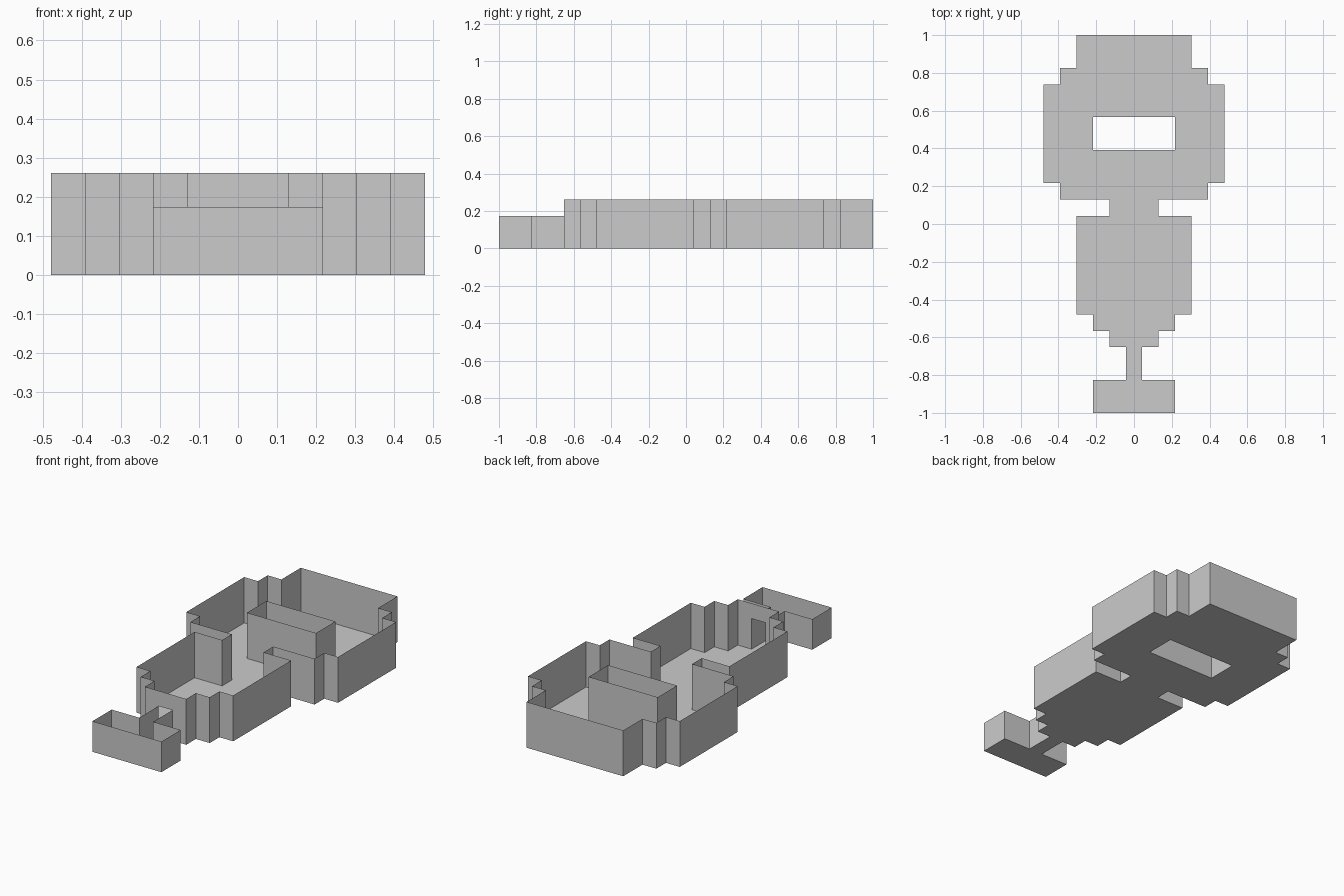
import bpy, bmesh
from mathutils import Vector

if "Cube" in bpy.data.objects:
    bpy.data.objects.remove(bpy.data.objects["Cube"])

U = 2 / 23  # grid cell; rows count from the back edge towards the front


def quad(bm, pts, out):
    """Add a face given in cells (x, row, z), facing the direction out."""
    f = bm.faces.new([bm.verts.new((x * U, 1 - r * U, z * U)) for x, r, z in pts])
    f.normal_update()
    if f.normal.dot(Vector(out)) < 0:
        f.normal_flip()


def floor(bm, x0, x1, r0, r1):
    quad(bm, [(x0, r0, 0), (x1, r0, 0), (x1, r1, 0), (x0, r1, 0)], (0, 0, -1))


def wall_x(bm, x, r0, r1, z0, z1, out):
    quad(bm, [(x, r0, z0), (x, r1, z0), (x, r1, z1), (x, r0, z1)], (out, 0, 0))


def wall_y(bm, r, x0, x1, z0, z1, out):
    quad(bm, [(x0, r, z0), (x1, r, z0), (x1, r, z1), (x0, r, z1)], (0, out, 0))


def step(bm, row, wide, narrow, h, out):
    """Cross wall where the outline narrows, leaving the passage open."""
    if narrow == 0:
        wall_y(bm, row, -wide, wide, 0, h, out)
    else:
        for s in (-1, 1):
            wall_y(bm, row, s * narrow, s * wide, 0, h, out)


def finish(bm, name):
    bmesh.ops.remove_doubles(bm, verts=bm.verts, dist=1e-5)
    me = bpy.data.meshes.new(name)
    bm.to_mesh(me)
    bm.free()
    bpy.context.collection.objects.link(bpy.data.objects.new(name, me))


def tray(name, strips, h, before=0, after=0, hole=None, lintel=None):
    """Open-topped shell from strips (row0, row1, half width)."""
    bm = bmesh.new()
    for i, (r0, r1, w) in enumerate(strips):
        prev = strips[i - 1][2] if i else before
        nxt = strips[i + 1][2] if i + 1 < len(strips) else after
        if hole and r0 < hole[0] and hole[1] < r1:
            a, b, hw = hole
            floor(bm, -w, w, r0, a)
            floor(bm, -w, w, b, r1)
            for s in (-1, 1):
                floor(bm, s * hw, s * w, a, b)
                wall_x(bm, s * hw, a, b, 0, h, -s)
            wall_y(bm, a, -hw, hw, 0, h, -1)
            wall_y(bm, b, -hw, hw, 0, h, 1)
        else:
            floor(bm, -w, w, r0, r1)
        for s in (-1, 1):
            wall_x(bm, s * w, r0, r1, 0, h, s)
        if w > prev:
            step(bm, r0, w, prev, h, 1)
        if w > nxt:
            step(bm, r1, w, nxt, h, -1)
    if lintel:  # wall panel above a low passage
        row, w, z = lintel
        wall_y(bm, row, -w, w, z, h, -1)
    finish(bm, name)


# wide rear chamber with a rectangular shaft through it
tray("rear_chamber", [(0, 2, 3.5), (2, 3, 4.5), (3, 9, 5.5), (9, 10, 4.5)], 3,
     after=1.5, hole=(5, 7, 2.5))

# short passage between the chambers
tray("passage", [(10, 11, 1.5)], 3, before=4.5, after=3.5)

# middle chamber tapering to a low doorway
tray("middle_chamber", [(11, 17, 3.5), (17, 18, 2.5), (18, 19, 1.5)], 3,
     before=1.5, after=0.5, lintel=(19, 0.5, 2))

# low corridor and cross room at the front
tray("front_room", [(19, 21, 0.5), (21, 23, 2.5)], 2, before=1.5)
